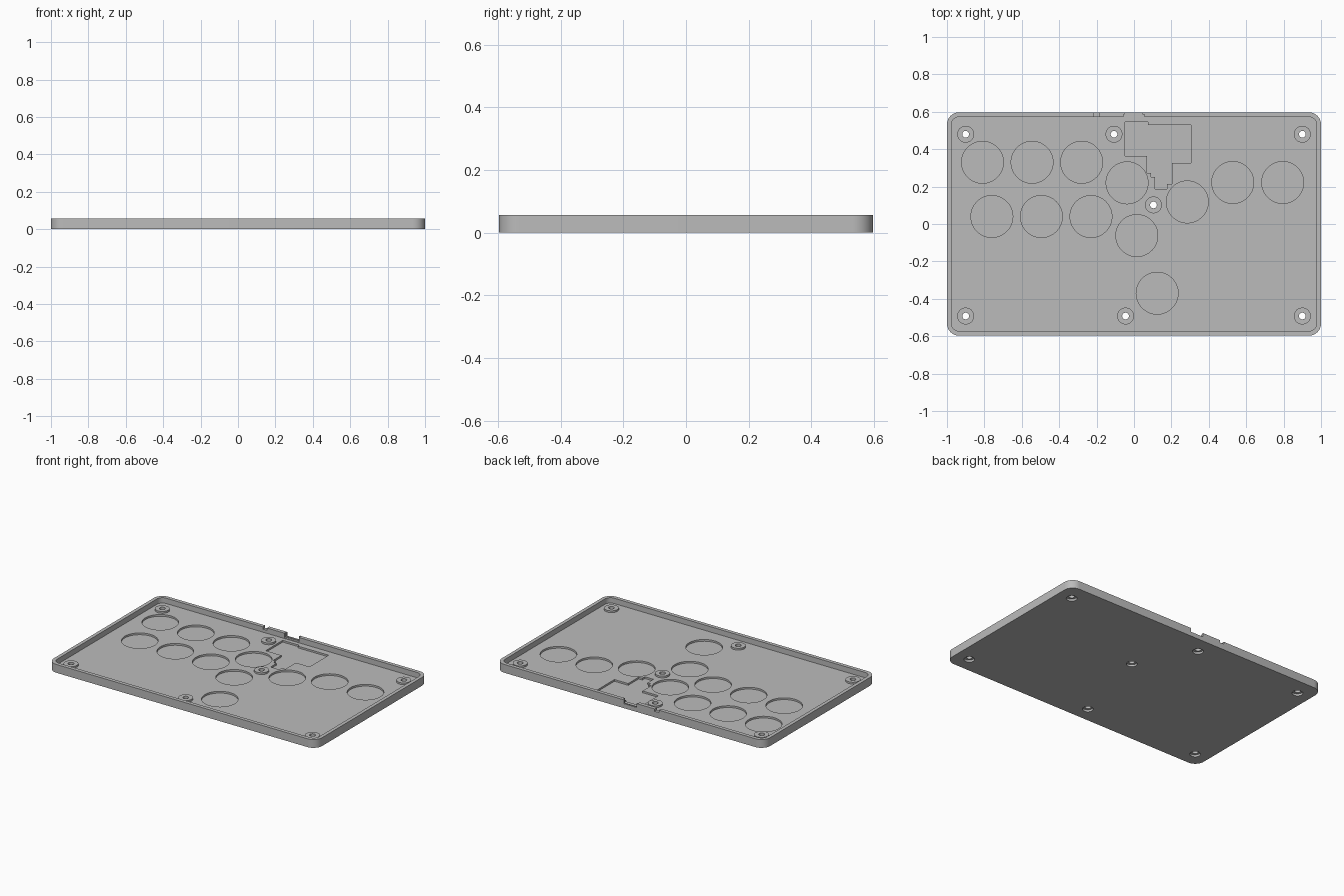
import bpy, bmesh, math

if "Cube" in bpy.data.objects:
    bpy.data.objects.remove(bpy.data.objects["Cube"], do_unlink=True)

HEIGHT, FLOOR, POCKET = 0.056, 0.02, 0.008

grey = bpy.data.materials.new("plain_grey")
grey.use_nodes = True
colour = (0.5, 0.5, 0.5, 1)
grey.diffuse_color = colour
grey.node_tree.nodes["Principled BSDF"].inputs["Base Color"].default_value = colour


def circle(x, y, r, n=48):
    return [(x + r * math.cos(2 * math.pi * i / n), y + r * math.sin(2 * math.pi * i / n))
            for i in range(n)]


def rounded_rect(hx, hy, r, n=10):
    pts = []
    for k, (sx, sy) in enumerate([(1, 1), (-1, 1), (-1, -1), (1, -1)]):
        for i in range(n + 1):
            a = math.pi / 2 * (k + i / n)
            pts.append((sx * (hx - r) + r * math.cos(a), sy * (hy - r) + r * math.sin(a)))
    return pts


def rect(x0, x1, y0, y1):
    return [(x0, y0), (x1, y0), (x1, y1), (x0, y1)]


def prisms(name, outlines, z0, z1):
    """Extrude flat outlines from z0 up to z1 as one object."""
    bm = bmesh.new()
    for pts in outlines:
        face = bm.faces.new([bm.verts.new((x, y, z0)) for x, y in pts])
        top = bmesh.ops.extrude_face_region(bm, geom=[face], use_keep_orig=True)["geom"]
        bmesh.ops.translate(bm, vec=(0, 0, z1 - z0),
                            verts=[v for v in top if isinstance(v, bmesh.types.BMVert)])
    bmesh.ops.recalc_face_normals(bm, faces=bm.faces)
    mesh = bpy.data.meshes.new(name)
    bm.to_mesh(mesh)
    bm.free()
    mesh.materials.append(grey)
    obj = bpy.data.objects.new(name, mesh)
    bpy.context.collection.objects.link(obj)
    return obj


def combine(target, other, operation):
    mod = target.modifiers.new(other.name, 'BOOLEAN')
    mod.operation, mod.solver, mod.object = operation, 'EXACT', other
    bpy.context.view_layer.objects.active = target
    bpy.ops.object.modifier_apply(modifier=mod.name)
    bpy.data.objects.remove(other, do_unlink=True)


# Open tray with a thin rim
tray = prisms("tray", [rounded_rect(1.0, 0.597, 0.065)], 0, HEIGHT)
combine(tray, prisms("cavity", [rounded_rect(0.976, 0.572, 0.04)], FLOOR, 0.1), 'DIFFERENCE')

# Round button recesses
buttons = [(-0.81, 0.33), (-0.545, 0.33), (-0.28, 0.33),
           (-0.76, 0.04), (-0.495, 0.04), (-0.23, 0.04),
           (-0.037, 0.22), (0.015, -0.062), (0.285, 0.118),
           (0.528, 0.222), (0.795, 0.222), (0.124, -0.37)]
combine(tray, prisms("button_recesses", [circle(x, y, 0.112, 64) for x, y in buttons],
                     POCKET, 0.1), 'DIFFERENCE')

# Stepped circuit board recess
board = [(-0.048, 0.545), (0.075, 0.545), (0.075, 0.53), (0.305, 0.53), (0.305, 0.326),
         (0.203, 0.326), (0.203, 0.214), (0.176, 0.214), (0.176, 0.187), (0.112, 0.187),
         (0.112, 0.25), (0.09, 0.25), (0.09, 0.273), (0.07, 0.273), (0.07, 0.363),
         (-0.048, 0.363)]
combine(tray, prisms("board_recess", [board], POCKET, 0.1), 'DIFFERENCE')

# Screw bosses, through holes and counterbores underneath
screws = [(-0.9, 0.48), (-0.107, 0.48), (0.9, 0.48), (0.104, 0.102),
          (-0.9, -0.492), (-0.045, -0.492), (0.9, -0.492)]
combine(tray, prisms("bosses", [circle(x, y, 0.045) for x, y in screws],
                     FLOOR - 0.003, 0.032), 'UNION')
combine(tray, prisms("screw_holes", [circle(x, y, 0.018, 32) for x, y in screws],
                     -0.1, 0.1), 'DIFFERENCE')
combine(tray, prisms("counterbores", [circle(x, y, 0.033, 32) for x, y in screws],
                     -0.1, 0.014), 'DIFFERENCE')

# Cable notch and small slit in the back rim
combine(tray, prisms("cable_notch", [rect(-0.05, 0.045, 0.565, 0.7)], 0.03, 0.1), 'DIFFERENCE')
combine(tray, prisms("cable_relief", [rect(-0.055, 0.055, 0.565, 0.586)], 0.024, 0.1), 'DIFFERENCE')
combine(tray, prisms("rim_slit", [rect(-0.215, -0.185, 0.565, 0.7)], 0.04, 0.1), 'DIFFERENCE')

bpy.ops.object.select_all(action='DESELECT')
tray.select_set(True)
bpy.context.view_layer.objects.active = tray
bpy.ops.object.shade_smooth_by_angle(angle=math.radians(30))
